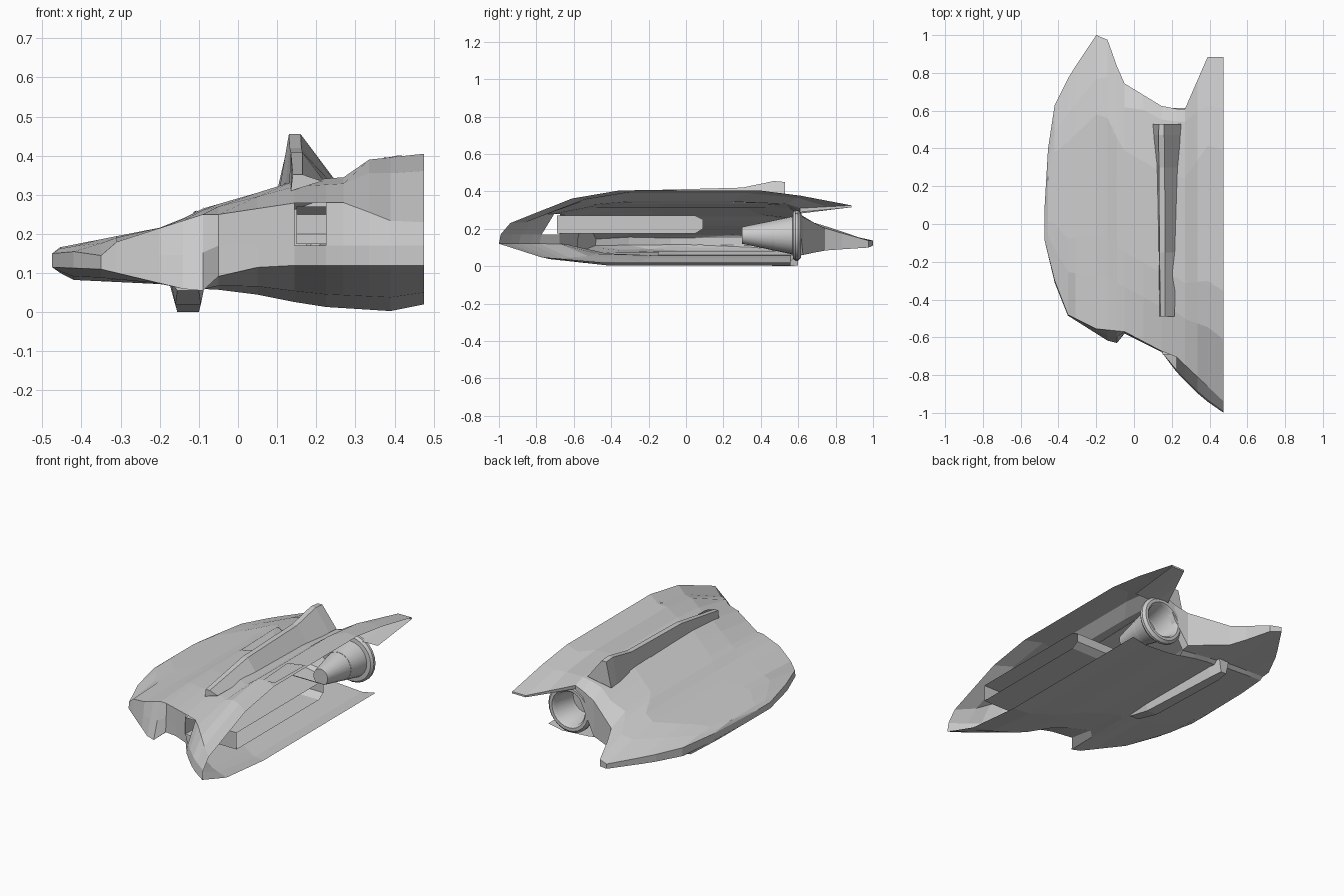
import bpy, bmesh, math
from mathutils import Vector
from mathutils.bvhtree import BVHTree

if "Cube" in bpy.data.objects:
    bpy.data.objects.remove(bpy.data.objects["Cube"])


def curve(pts, x):
    """Piecewise linear value of an outline at x."""
    for (a, u), (b, v) in zip(pts, pts[1:]):
        if x <= b:
            return u + (v - u) * max(0, x - a) / (b - a)
    return pts[-1][1]


def finish(bm, name, smooth=False):
    bmesh.ops.recalc_face_normals(bm, faces=bm.faces)
    me = bpy.data.meshes.new(name)
    bm.to_mesh(me)
    bm.free()
    ob = bpy.data.objects.new(name, me)
    bpy.context.collection.objects.link(ob)
    if smooth:
        bpy.context.view_layer.objects.active = ob
        ob.select_set(True)
        bpy.ops.object.shade_smooth_by_angle(angle=math.radians(35))
        ob.select_set(False)
    return ob


def loft(rings, name, cap_start=True, cap_end=True, skip=lambda i, j: False):
    """Bridge a list of equal closed rings."""
    bm = bmesh.new()
    vs = [[bm.verts.new(p) for p in r] for r in rings]
    n = len(vs[0])
    for i in range(len(vs) - 1):
        for j in range(n):
            if not skip(i, j):
                k = (j + 1) % n
                bm.faces.new((vs[i][j], vs[i][k], vs[i + 1][k], vs[i + 1][j]))
    if cap_start:
        bm.faces.new(vs[0])
    if cap_end:
        bm.faces.new(vs[-1])
    return finish(bm, name)


# Hull outlines across the width
FRONT_TOP_Y = [(-.475, -.08), (-.42, -.30), (-.35, -.48), (-.2, -.555), (-.05, -.57),
               (.15, -.675), (.21, -.69), (.475, -.94)]
FRONT_LOW_Y = [(-.475, -.08), (-.42, -.31), (-.35, -.485), (-.12, -.63), (-.08, -.63),
               (-.05, -.58), (.15, -.68), (.23, -.79), (.36, -.92), (.475, -1)]
FRONT_TOP_Z = [(-.475, .15), (-.42, .155), (-.35, .145), (-.31, .18), (-.09, .25),
               (-.05, .25), (.15, .28), (.3, .28), (.365, .235), (.475, .23)]
FRONT_LOW_Z = [(-.475, .115), (-.35, .11), (-.12, .055), (-.07, .055), (-.04, .11),
               (.15, .12), (.475, .12)]
TOP_Z = [(-.475, .15), (-.46, .165), (-.18, .22), (-.09, .265), (.1, .32), (.14, .335),
         (.27, .345), (.335, .39), (.475, .405)]
BOTTOM_Z = [(-.475, .115), (-.43, .083), (-.2, .072), (-.1, .06), (0, .055),
            (.2, .015), (.39, .003), (.475, .02)]
REAR_Y = [(-.475, .06), (-.455, .4), (-.425, .62), (-.34, .79), (-.2, 1.0), (-.14, .975),
          (-.06, .75), (.17, .61), (.27, .61), (.39, .885), (.475, .885)]
REAR_TOP_Z = [(-.475, .15), (-.2, .137), (-.14, .137), (-.06, .2), (.17, .27),
              (.27, .31), (.39, .325), (.475, .325)]
REAR_LOW_Z = [(-.475, .115), (-.42, .1), (-.2, .11), (-.06, .085), (.15, .06),
              (.27, .29), (.39, .315), (.475, .315)]
ROOT_Z = [(-.475, .115), (-.42, .095), (-.2, .09), (.15, .05), (.27, .275), (.475, .28)]
SHOULDER = [(-.2, .85), (.05, .94), (.27, .95), (.39, .85)]


def section(x):
    ft, fl = curve(FRONT_TOP_Y, x), curve(FRONT_LOW_Y, x)
    zt, zl = curve(FRONT_TOP_Z, x), curve(FRONT_LOW_Z, x)
    top, bot = curve(TOP_Z, x), curve(BOTTOM_Z, x)
    ry, rt, rl = curve(REAR_Y, x), curve(REAR_TOP_Z, x), curve(REAR_LOW_Z, x)
    root = min(.58, ry - .02)
    span = ry - ft
    mid = .17 if x > -.06 else (zt + zl) / 2
    w = .85 if x > .05 else .5
    yz = [(fl, zl), (fl * w + ft * (1 - w), mid), (ft, zt),
          (ft + .18 * span, zt + .75 * (top - zt)),
          (ft + .32 * span, top), (ft + .73 * span, top),
          (ft + curve(SHOULDER, x) * span, rt + .65 * (top - rt)),
          (ry, rt), (ry, rl), (root, curve(ROOT_Z, x)), (root - .02, bot),
          (fl + .35 * (root - fl), bot), (fl + .12 * span, zl + .7 * (bot - zl))]
    return [(x, y, z) for y, z in yz]


# Half hull: open on the centre plane, the engine bay and the intake mouth
STATIONS = [-.475, -.455, -.42, -.35, -.31, -.2, -.14, -.09, -.05, .05, .145, .225,
            .27, .335, .39, .475]
hull = loft([section(x) for x in STATIONS], "half_hull", cap_end=False,
            skip=lambda i, j: (j == 9 and STATIONS[i] > .14) or
            (j == 1 and abs(STATIONS[i] - .145) < .001))

# Intake duct with chamfered rear, open towards the centre plane
bm = bmesh.new()
outline = [(-.69, .175), (.05, .175), (.09, .2), (.09, .25), (.05, .27), (-.69, .27)]
left = [bm.verts.new((.15, y, z)) for y, z in outline]
right = [bm.verts.new((.475, y, z)) for y, z in outline]
for i in range(5):
    bm.faces.new((left[i], left[i + 1], right[i + 1], right[i]))
bm.faces.new(left)
inner = [bm.verts.new((.23, -.69, z)) for z in (.175, .27)]
bm.faces.new((inner[0], right[0], right[5], inner[1]))
finish(bm, "intake_duct")

# Dorsal fin: y, base left, base right, top left, top right, top height
FIN = [(-.49, .135, .215, .14, .165, .352), (-.15, .13, .22, .135, .165, .408),
       (.3, .12, .235, .132, .162, .42), (.47, .105, .245, .13, .16, .455),
       (.53, .1, .25, .132, .16, .45)]
loft([[(bl, y, .31), (tl, y, h), (tr, y, h), (br, y, .335)]
      for y, bl, br, tl, tr, h in FIN], "dorsal_fin")

# Keel rib under the wing
RIB = [(-.15, .03, .055), (.0, .035, .02), (.52, .03, .0), (.6, .02, .003)]
loft([[(-.13 - w - .012, y, .08), (-.13 - w + .005, y, z),
       (-.13 + w, y, z), (-.13 + w + .012, y, .08)] for y, w, z in RIB], "wing_rib")

# Engine: cone, rim ring and hollow nozzle turned around the y axis
PROFILE = [(0, .3), (.045, .3), (.102, .57), (.125, .572), (.136, .585), (.136, .6),
           (.122, .614), (.105, .614), (.094, .6), (.08, .46), (0, .46)]
bm = bmesh.new()
vs = [bm.verts.new((.31 + r, y, .165)) for r, y in PROFILE]
es = [bm.edges.new(p) for p in zip(vs, vs[1:])]
bmesh.ops.spin(bm, geom=vs + es, cent=(.31, 0, .165), axis=(0, 1, 0),
               angle=math.tau, steps=24)
bmesh.ops.remove_doubles(bm, verts=bm.verts, dist=.0005)
finish(bm, "engine_nozzle", smooth=True)

# Panel outlines laid on the upper hull
hm = bmesh.new()
hm.from_mesh(hull.data)
tree = BVHTree.FromBMesh(hm)


def on_hull(x, y):
    hit = tree.ray_cast(Vector((x, y, 1)), Vector((0, 0, -1)))[0]
    return Vector((x, y, (hit.z if hit else .3) + .003))


def panel(corners, name, width=.009):
    bm = bmesh.new()
    c = sum((Vector(p) for p in corners), Vector((0, 0))) / len(corners)
    for p, q in zip(corners, corners[1:] + corners[:1]):
        p, q = Vector(p), Vector(q)
        pin, qin = [v + (c - v).normalized() * width * 1.4 for v in (p, q)]
        row = []
        for k in range(9):
            o, i = p.lerp(q, k / 8), pin.lerp(qin, k / 8)
            row.append([bm.verts.new(on_hull(*v)) for v in (o, i)])
        for a, b in zip(row, row[1:]):
            bm.faces.new((a[0], b[0], b[1], a[1]))
    finish(bm, name)


panel([(-.115, .52), (.13, .33), (.13, .14), (-.09, .14)], "wing_panel")
panel([(.355, -.06), (.46, -.05), (.455, -.32), (.375, -.33)], "spine_panel")
hm.free()
